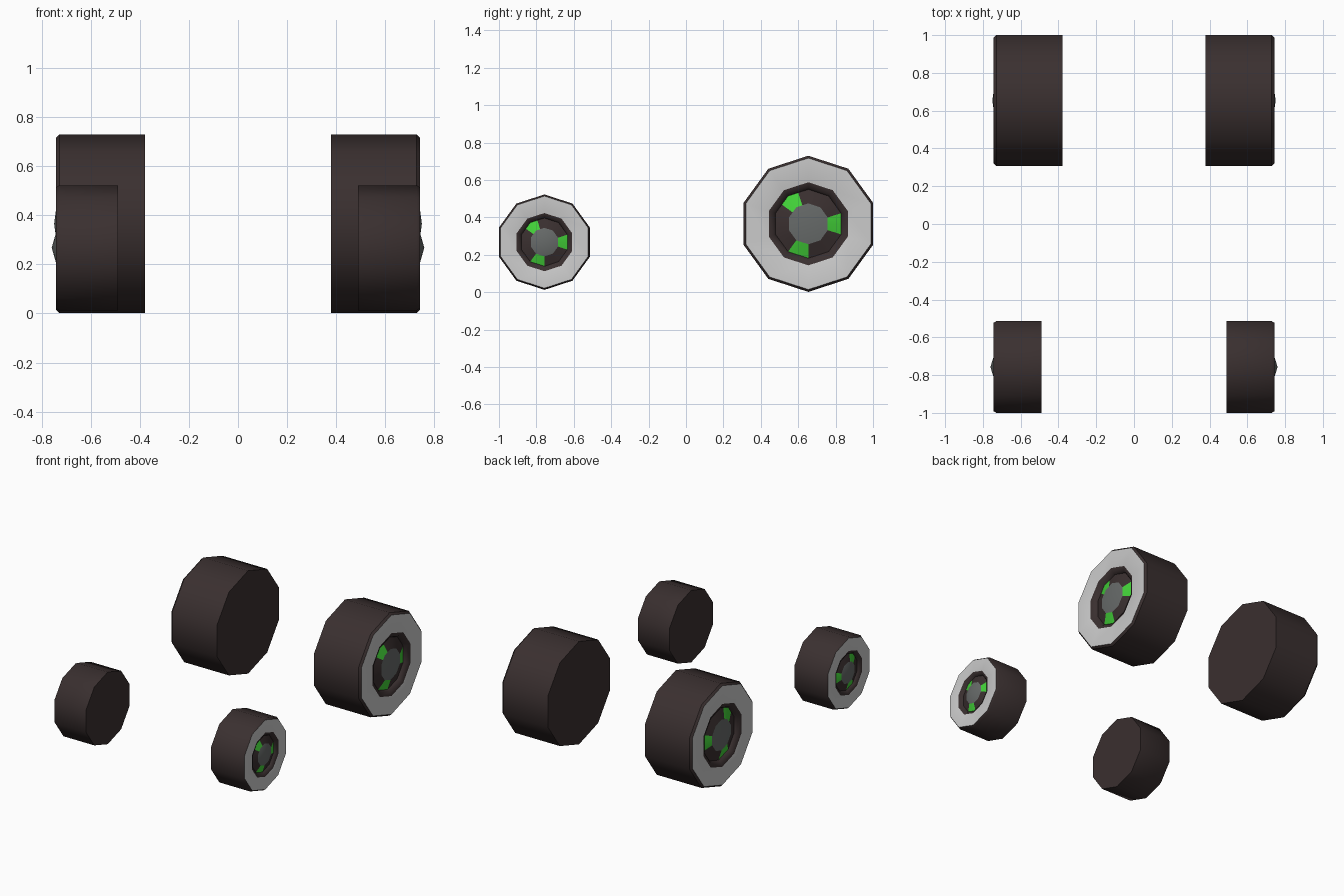
import bpy, bmesh, math

if "Cube" in bpy.data.objects:
    bpy.data.objects.remove(bpy.data.objects["Cube"])


def material(name, r, g, b):
    m = bpy.data.materials.new(name)
    m.diffuse_color = (r, g, b, 1)
    m.use_nodes = True
    m.node_tree.nodes["Principled BSDF"].inputs["Base Color"].default_value = m.diffuse_color
    return m


RUBBER = material("dark rubber", 0.042, 0.029, 0.029)
WALL = material("pale sidewall", 0.60, 0.60, 0.60)
GREEN = material("bright green", 0.055, 0.64, 0.04)
HUB = material("hub grey", 0.135, 0.145, 0.142)


def ring_points(bm, x, r, side, cy, cz, n):
    """Decagon outline with a corner at the top; n = 20 adds edge midpoints."""
    if r == 0:
        return [bm.verts.new((side * x, cy, cz))]
    pts = []
    for i in range(n):
        a = math.radians(18 + i * 360 / n)
        rr = r * math.cos(math.radians(18)) if n == 20 and i % 2 else r
        pts.append(bm.verts.new((side * x, cy + rr * math.cos(a), cz + rr * math.sin(a))))
    return pts


def lathe(name, profile, mats, rule, side, cy, cz, n=10):
    """Spin (x, r) profile points; rule(band, angle in degrees) picks the material."""
    bm = bmesh.new()
    rings = [ring_points(bm, x, r, side, cy, cz, n) for x, r in profile]
    for b, (p, q) in enumerate(zip(rings, rings[1:])):
        for i in range(n):
            j = (i + 1) % n
            vs = [p[i % len(p)], p[j % len(p)], q[j % len(q)], q[i % len(q)]]
            f = bm.faces.new(list(dict.fromkeys(vs)))
            f.material_index = rule(b, (18 + (i + 0.5) * 360 / n) % 360)
            if side < 0:
                f.normal_flip()
    # the profile runs from inner to outer side, so this winding faces outward
    me = bpy.data.meshes.new(name)
    bm.to_mesh(me)
    bm.free()
    for m in mats:
        me.materials.append(m)
    ob = bpy.data.objects.new(name, me)
    bpy.context.collection.objects.link(ob)
    bpy.ops.object.select_all(action='DESELECT')
    ob.select_set(True)
    bpy.context.view_layer.objects.active = ob
    bpy.ops.object.shade_smooth_by_angle(angle=math.radians(40))
    return ob


def is_spoke(a):
    return a < 18 or a > 342 or 108 < a < 144 or 234 < a < 270


def wheel(label, side, cy, cz, R, x0, x1, tip):
    # tyre: closed inner face, tread, chamfer, pale sidewall, stepped rim
    tyre = [(x0, 0), (x0, R), (x1 - 0.014, R), (x1, R * 0.965), (x1, R * 0.61),
            (x1 - R * 0.035, R * 0.53), (x1 - R * 0.085, R * 0.505)]
    lathe(label + "_tyre", tyre, [RUBBER, WALL],
          lambda b, a: 1 if b == 3 else 0, side, cy, cz)
    # rim dish with three green windows
    dish = [(x1 - R * 0.085, R * 0.505), (x1 - R * 0.02, R * 0.30)]
    lathe(label + "_rim", dish, [RUBBER, GREEN],
          lambda b, a: 1 if is_spoke(a) else 0, side, cy, cz, 20)
    # pointed hub cap
    cap = [(x1 - R * 0.02, R * 0.30), (tip, 0)]
    lathe(label + "_hub_cap", cap, [HUB], lambda b, a: 0, side, cy, cz)


for side, name in ((1, "right"), (-1, "left")):
    wheel("rear_" + name, side, 0.654, 0.366, 0.364, 0.379, 0.743, 0.75)
    wheel("front_" + name, side, -0.757, 0.268, 0.255, 0.489, 0.743, 0.76)
